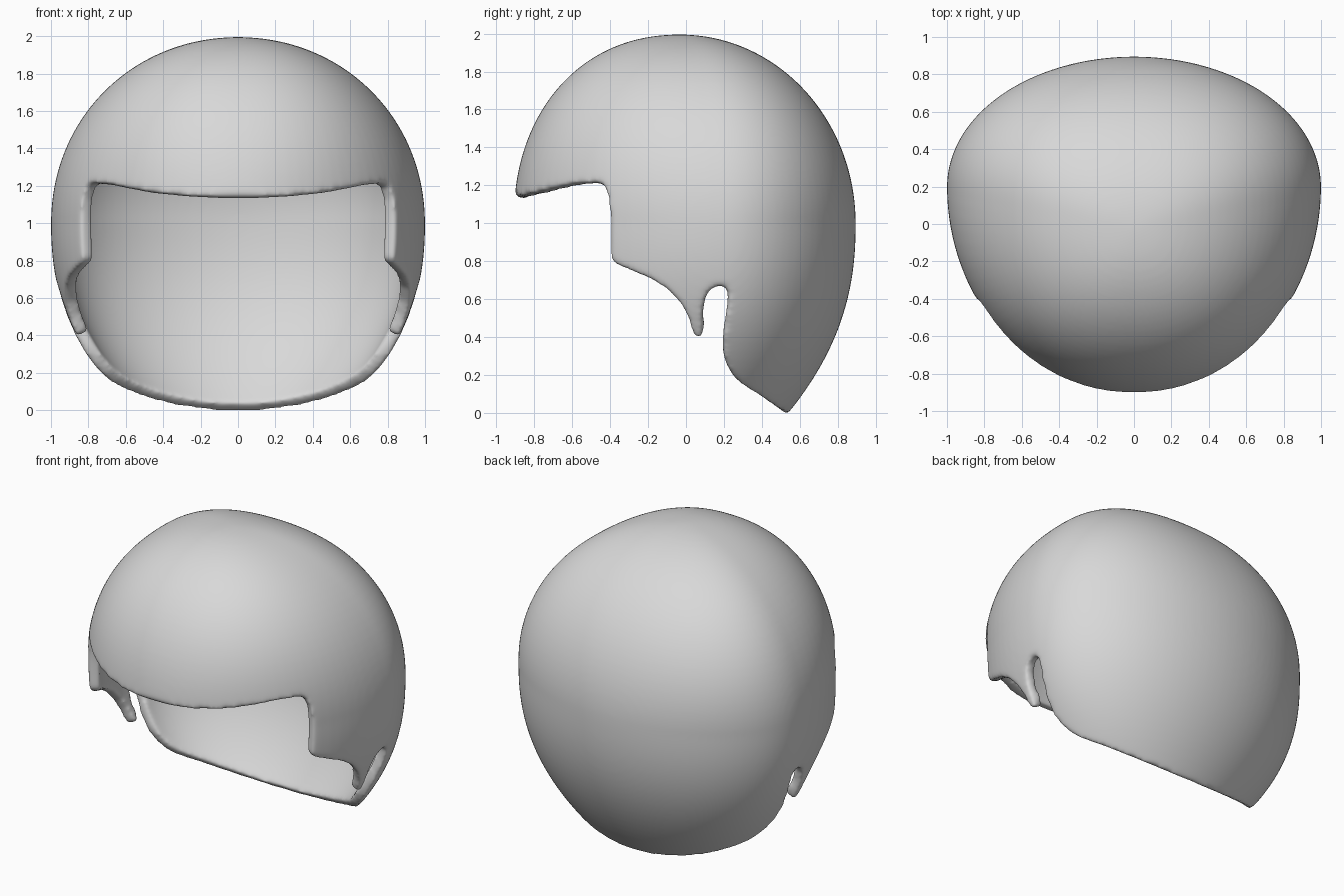
import bpy, bmesh, math

if "Cube" in bpy.data.objects:
    bpy.data.objects.remove(bpy.data.objects["Cube"])

THICK, SEG = 0.07, 96

grey = bpy.data.materials.new("light_grey")
grey.diffuse_color = (0.69, 0.69, 0.69, 1)
grey.use_nodes = True
grey.node_tree.nodes["Principled BSDF"].inputs["Base Color"].default_value = grey.diffuse_color


def add_object(name, bm):
    bmesh.ops.recalc_face_normals(bm, faces=bm.faces)
    mesh = bpy.data.meshes.new(name)
    bm.to_mesh(mesh)
    bm.free()
    obj = bpy.data.objects.new(name, mesh)
    bpy.context.collection.objects.link(obj)
    return obj


def spow(v, e):
    return math.copysign(abs(v) ** e, v)


def ring(z, width, front, back, mid, shift=0.0, power=2.0):
    """Egg-shaped section: two half superellipses meeting at the widest line."""
    pts = []
    for i in range(SEG):
        a = 2 * math.pi * i / SEG
        s = spow(math.sin(a), 2 / power)
        depth = (back - mid) if s > 0 else (mid - front)
        pts.append((width * spow(math.cos(a), 2 / power),
                    shift + mid + depth * s, z))
    return pts


# Head-shaped body: rounded dome above, tapering neck below
rings = []
for i in range(1, 29):
    t = math.radians(90 - 90 * i / 28)
    c, s = math.cos(t), math.sin(t)
    front = (1 - s ** 2.15) ** (1 / 2.15)
    side = (1 - s ** 2.04) ** (1 / 2.04)
    rings.append(ring(1 + 0.995 * s, side, -0.91 * front, 0.895 * c,
                      0.2 * c, -0.03 * (1 - c), 2 + 0.3 * s))
for i in range(1, 25):
    d = 1.15 * i / 24
    k = d ** 2.3
    rings.append(ring(1 - d, 1 - 0.42 * k, -0.91 + 0.3 * k,
                      0.895 - 0.355 * k, 0.2 - 0.08 * k))

bm = bmesh.new()
loops = [[bm.verts.new(p) for p in r] for r in rings]
top = bm.verts.new((0, -0.03, 1.996))
for j in range(SEG):
    n = (j + 1) % SEG
    bm.faces.new((top, loops[0][j], loops[0][n]))
    for a, b in zip(loops, loops[1:]):
        bm.faces.new((a[j], b[j], b[n], a[n]))
bm.faces.new(loops[-1])
shell = add_object("hair_shell", bm)

# Side outline of everything below the brim, side tabs and nape
outline = [
    (-1.2, 1.135), (-0.9, 1.138), (-0.8, 1.16), (-0.7, 1.185), (-0.6, 1.207),
    (-0.48, 1.217), (-0.435, 1.2), (-0.41, 1.13), (-0.402, 1.0),
    (-0.402, 0.81), (-0.38, 0.785), (-0.3, 0.75), (-0.2, 0.71), (-0.1, 0.65),
    (-0.03, 0.575), (0.01, 0.50), (0.036, 0.41), (0.06, 0.39), (0.087, 0.40),
    (0.092, 0.45), (0.087, 0.52), (0.098, 0.60), (0.13, 0.65), (0.18, 0.668),
    (0.213, 0.655), (0.222, 0.62), (0.218, 0.55), (0.198, 0.42),
    (0.193, 0.33), (0.212, 0.25), (0.255, 0.18), (0.31, 0.135), (0.4, 0.08),
    (0.55, -0.02), (1.2, -0.025), (1.2, -1), (-1.2, -1)]
bm = bmesh.new()
left = [bm.verts.new((-1.5, y, z)) for y, z in outline]
right = [bm.verts.new((1.5, y, z)) for y, z in outline]
bm.faces.new(left)
bm.faces.new(right)
for i in range(len(outline)):
    n = (i + 1) % len(outline)
    bm.faces.new((left[i], left[n], right[n], right[i]))
for f in bm.faces:
    f.material_index = 1
cutter = add_object("opening_cutter", bm)
cutter.hide_render = True
cut_mark = bpy.data.materials.new("cut_mark")
for obj in (shell, cutter):
    obj.data.materials.append(grey)
    obj.data.materials.append(cut_mark)


def bake(obj):
    deps = bpy.context.evaluated_depsgraph_get()
    mesh = bpy.data.meshes.new_from_object(obj.evaluated_get(deps))
    obj.modifiers.clear()
    obj.data = mesh


# Cut the openings, then drop the cut faces to leave an open skin
m = shell.modifiers.new("openings", 'BOOLEAN')
m.operation = 'DIFFERENCE'
m.solver = 'EXACT'
m.object = cutter
bake(shell)
bpy.data.objects.remove(cutter)
bm = bmesh.new()
bm.from_mesh(shell.data)
bmesh.ops.delete(bm, geom=[f for f in bm.faces if f.material_index == 1],
                 context='FACES')
bmesh.ops.remove_doubles(bm, verts=bm.verts, dist=0.003)
bm.to_mesh(shell.data)
bm.free()

# Thicken the skin inward and round its rims
m = shell.modifiers.new("thickness", 'SOLIDIFY')
m.thickness = THICK
m.offset = -1
m = shell.modifiers.new("even_mesh", 'REMESH')
m.mode = 'VOXEL'
m.voxel_size = 0.0135
m = shell.modifiers.new("round_rims", 'SMOOTH')
m.factor = 0.5
m.iterations = 16
bake(shell)

shell.data.materials.clear()
shell.data.materials.append(grey)
bpy.data.materials.remove(cut_mark)
n = len(shell.data.polygons)
shell.data.polygons.foreach_set("material_index", [0] * n)
shell.data.polygons.foreach_set("use_smooth", [True] * n)
